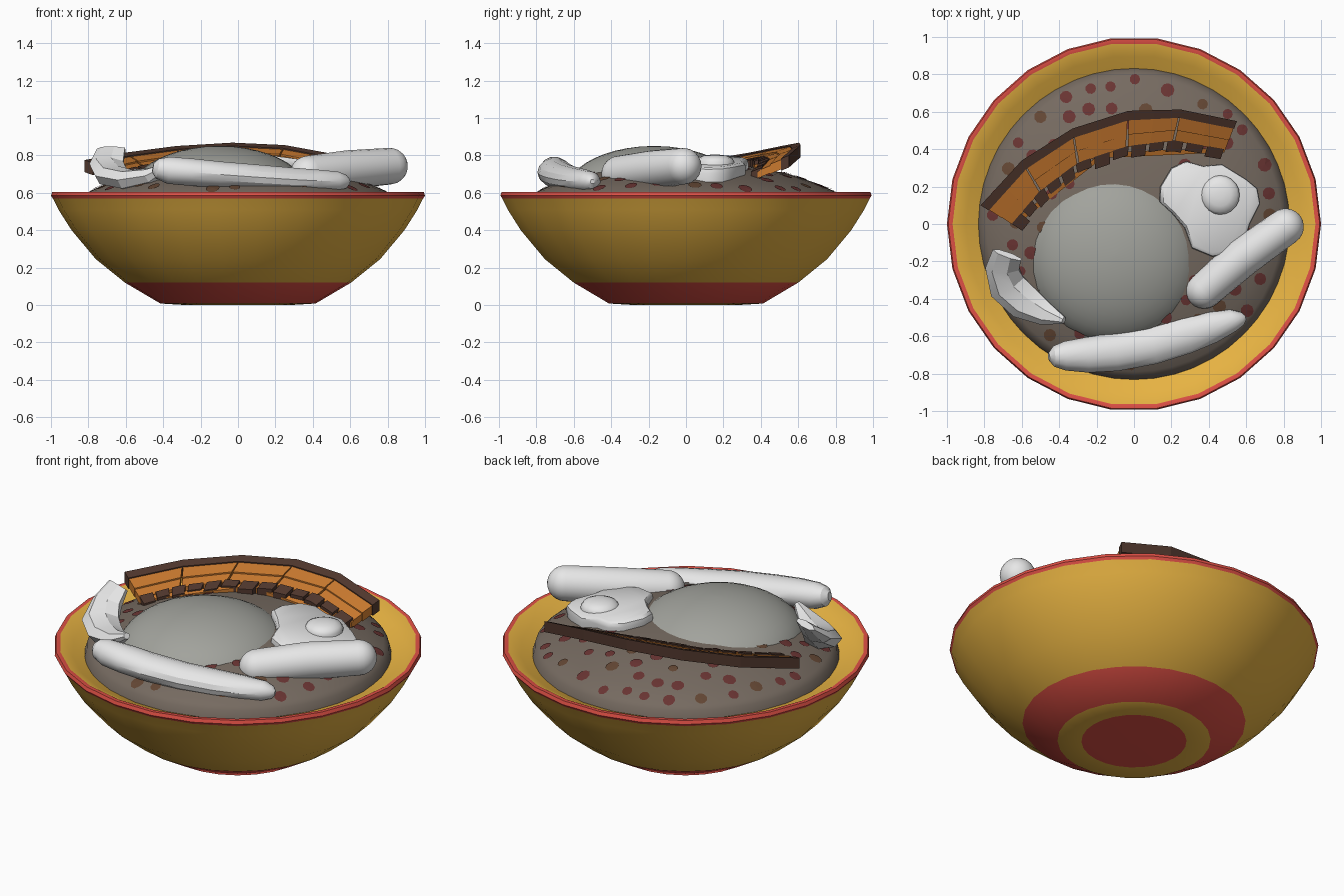
import bpy, bmesh, math, random
from mathutils import Vector

if "Cube" in bpy.data.objects:
    bpy.data.objects.remove(bpy.data.objects["Cube"])

random.seed(4)


def mat(name, r, g, b):
    m = bpy.data.materials.new(name)
    m.diffuse_color = (r, g, b, 1)
    m.use_nodes = True
    m.node_tree.nodes["Principled BSDF"].inputs["Base Color"].default_value = m.diffuse_color
    return m


yellow = mat("yellow glaze", .80, .45, .055)
red = mat("red glaze", .74, .08, .06)
bean = mat("bean grey brown", .18, .145, .118)
bean_red = mat("bean dark red", .14, .034, .032)
bean_brown = mat("bean brown", .125, .062, .034)
grey = mat("rice grey", .36, .365, .335)
white = mat("white", .8, .8, .8)
orange = mat("crisp orange", .58, .19, .028)
brown = mat("rind brown", .08, .038, .026)


def finish(name, bm, mats, smooth=None):
    bmesh.ops.recalc_face_normals(bm, faces=bm.faces)
    me = bpy.data.meshes.new(name)
    bm.to_mesh(me)
    bm.free()
    for m in mats:
        me.materials.append(m)
    ob = bpy.data.objects.new(name, me)
    bpy.context.collection.objects.link(ob)
    if smooth:
        bpy.ops.object.select_all(action='DESELECT')
        ob.select_set(True)
        bpy.context.view_layer.objects.active = ob
        bpy.ops.object.shade_smooth_by_angle(angle=math.radians(smooth))
    return ob


def skin(bm, rings, bands=None):
    """Join rings of vertices; bands gives a material index per strip."""
    n = len(rings[0])
    for k in range(len(rings) - 1):
        for i in range(n):
            j = (i + 1) % n
            f = bm.faces.new((rings[k][i], rings[k][j], rings[k + 1][j], rings[k + 1][i]))
            f.material_index = bands[k] if bands else 0
    bm.faces.new(rings[0]).material_index = bands[0] if bands else 0
    bm.faces.new(rings[-1]).material_index = bands[-1] if bands else 0


def lathe(name, profile, sides, mats, bands=None, centre=(0, 0), smooth=35):
    bm = bmesh.new()
    rings = []
    for r, z in profile:
        rings.append([bm.verts.new((centre[0] + r * math.cos(2 * math.pi * i / sides),
                                    centre[1] + r * math.sin(2 * math.pi * i / sides), z))
                      for i in range(sides)])
    skin(bm, rings, bands)
    return finish(name, bm, mats, smooth)


def tube(name, path, sides, m, smooth=None):
    """Sweep an ellipse; each path point is x, y, z, half width, half height."""
    bm = bmesh.new()
    pts = [Vector(p[:3]) for p in path]
    rings = []
    for k, p in enumerate(pts):
        t = (pts[min(k + 1, len(pts) - 1)] - pts[max(k - 1, 0)]).normalized()
        side = t.cross(Vector((0, 0, 1))).normalized()
        up = side.cross(t)
        w, h = path[k][3:]
        rings.append([bm.verts.new(p + side * w * math.cos(2 * math.pi * i / sides)
                                   + up * h * math.sin(2 * math.pi * i / sides))
                      for i in range(sides)])
    skin(bm, rings)
    return finish(name, bm, [m], smooth)


# Bowl: red base disc, yellow ring, red foot band, yellow wall, red rim, yellow inside
lathe("bowl", [(.02, 0), (.285, 0), (.415, .008), (.605, .12), (.76, .245), (.89, .40),
               (.96, .51), (.99, .57), (1.0, .585), (.993, .605), (.97, .605),
               (.90, .568), (.82, .535), (.6, .4), (.02, .3)], 26, [yellow, red],
      [1, 0, 1, 0, 0, 0, 0, 1, 1, 1, 0, 0, 0, 0])

# Bean mound
mound = [(.835, .53), (.82, .585), (.79, .61), (.70, .65), (.55, .70), (.35, .74), (.02, .76)]
lathe("bean_mound", mound, 48, [bean], smooth=50)


def mound_z(r):
    for (r0, z0), (r1, z1) in zip(mound, mound[1:]):
        if r1 <= r <= r0:
            return z0 + (z1 - z0) * (r0 - r) / (r0 - r1)
    return .58


# Whole beans: small flat patches hugging the mound
bm = bmesh.new()
placed = []
for _ in range(1500):
    a, r = random.uniform(0, 2 * math.pi), math.sqrt(random.uniform(.4 ** 2, .775 ** 2))
    c = Vector((r * math.cos(a), r * math.sin(a)))
    if len(placed) >= 85 or any((c - q).length < .105 for q in placed):
        continue
    placed.append(c)
    s = random.uniform(.027, .038)
    ring = []
    for i in range(9):
        b = 2 * math.pi * i / 9
        v = c + Vector((math.cos(b), math.sin(b))) * s
        ring.append(bm.verts.new((v.x, v.y, mound_z(v.length) + .005)))
    mid = bm.verts.new((c.x, c.y, mound_z(r) + .006))
    idx = int(random.random() < .3)
    for i in range(9):
        bm.faces.new((ring[i], ring[(i + 1) % 9], mid)).material_index = idx
finish("beans", bm, [bean_red, bean_brown])

# Rice dome
lathe("rice_dome", [(.475 * math.cos(a), .6 + .25 * math.sin(a))
                    for a in [math.radians(d) for d in range(0, 90, 8)]],
      32, [grey], centre=(-.10, -.17), smooth=60)

# Fried egg: wavy white slab sloping down to the right, with a yolk
outline = [(.28, .335), (.37, .31), (.47, .32), (.60, .24), (.66, .19), (.675, .11), (.62, .0),
           (.59, -.10), (.51, -.16), (.42, -.175), (.31, -.13), (.27, -.02), (.20, .06),
           (.135, .12), (.14, .20), (.20, .30)]


def egg_z(x):
    return .80 - .12 * (x - .15)


bm = bmesh.new()
rings = []
for scale, drop in ((.97, .09), (1, .035), (.985, .012), (.92, 0)):
    rings.append([bm.verts.new((.41 + (x - .41) * scale, .09 + (y - .09) * scale,
                                egg_z(x) - drop)) for x, y in outline])
skin(bm, rings)
finish("egg_white", bm, [white], 40)
lathe("egg_yolk", [(.105, .72), (.105, .765), (.092, .785), (.06, .799), (.02, .804)], 20,
      [white], centre=(.46, .155), smooth=50)

# Sausage: capsule with rounded ends
A, B, R = Vector((.375, -.355, .70)), Vector((.81, -.015, .742)), .098
d = (B - A).normalized()
path = []
for deg in range(-84, 1, 14):
    s, c = math.sin(math.radians(deg)), math.cos(math.radians(deg))
    path.append((*(A + d * R * s), R * c, R * c))
mid = (A + B) / 2 + Vector((-.008, .01, .002))
path.append((*mid, .104, .104))
for deg in range(0, 85, 14):
    s, c = math.sin(math.radians(deg)), math.cos(math.radians(deg))
    path.append((*(B + d * R * s), R * c, R * c))
tube("sausage", path, 20, white, 60)

# Plantain slice: long flattened taper along the front
tube("plantain", [(-.455, -.71, .735, .02, .025), (-.43, -.708, .73, .055, .055),
                  (-.37, -.705, .72, .078, .074), (-.25, -.70, .71, .095, .075),
                  (-.1, -.685, .697, .102, .072), (.1, -.65, .682, .10, .07),
                  (.28, -.595, .67, .098, .066), (.42, -.55, .663, .085, .062),
                  (.53, -.515, .66, .06, .055), (.58, -.505, .66, .035, .035),
                  (.597, -.50, .66, .012, .012)], 14, white, 30)

# Avocado wedge: curled crescent with its tips up
tube("avocado", [(-.675, -.165, .835, .085, .02), (-.70, -.235, .755, .095, .045),
                 (-.675, -.33, .69, .105, .06), (-.585, -.415, .668, .10, .058),
                 (-.47, -.48, .69, .065, .045), (-.375, -.515, .745, .02, .018)],
     7, white, 20)

# Pork crackling: curved strip with brown rind, orange body and brown inner teeth
outer = [(-.82, .10, .775), (-.60, .34, .815), (-.33, .51, .85), (-.03, .605, .868),
         (.25, .612, .855), (.55, .55, .80)]
inner = [(-.60, -.04, .70), (-.47, .12, .735), (-.29, .265, .765), (-.04, .35, .78),
         (.20, .39, .77), (.475, .345, .715)]


def strip_point(t, f):
    k = min(int(t), 4)
    o = Vector(outer[k]).lerp(Vector(outer[k + 1]), t - k)
    i = Vector(inner[k]).lerp(Vector(inner[k + 1]), t - k)
    return o.lerp(i, f)


def block(bm, t0, t1, f0, f1, top, bottom):
    ends = []
    for t in (t0, (t0 + t1) / 2, t1):
        ends.append([bm.verts.new(strip_point(t, f) + Vector((0, 0, h)))
                     for f, h in ((f0, top), (f1, top), (f1, bottom), (f0, bottom))])
    skin(bm, ends)


rind, body, teeth = bmesh.new(), bmesh.new(), bmesh.new()
for k in range(5):
    block(rind, k, k + 1, 0, .2, 0, -.065)
    block(body, k + .012, k + .988, .18, .5, -.006, -.058)
    block(body, k + .02, k + .98, .48, .76, -.014, -.054)
for k in range(13):
    w = 5 / 13
    block(teeth, (k + .06) * w, (k + .88) * w, .74, 1 - .06 * (k % 2), -.006, -.06)
block(body, .02, 4.98, .7, .82, -.02, -.05)
finish("crackling_rind", rind, [brown])
finish("crackling_body", body, [orange])
finish("crackling_teeth", teeth, [brown])
